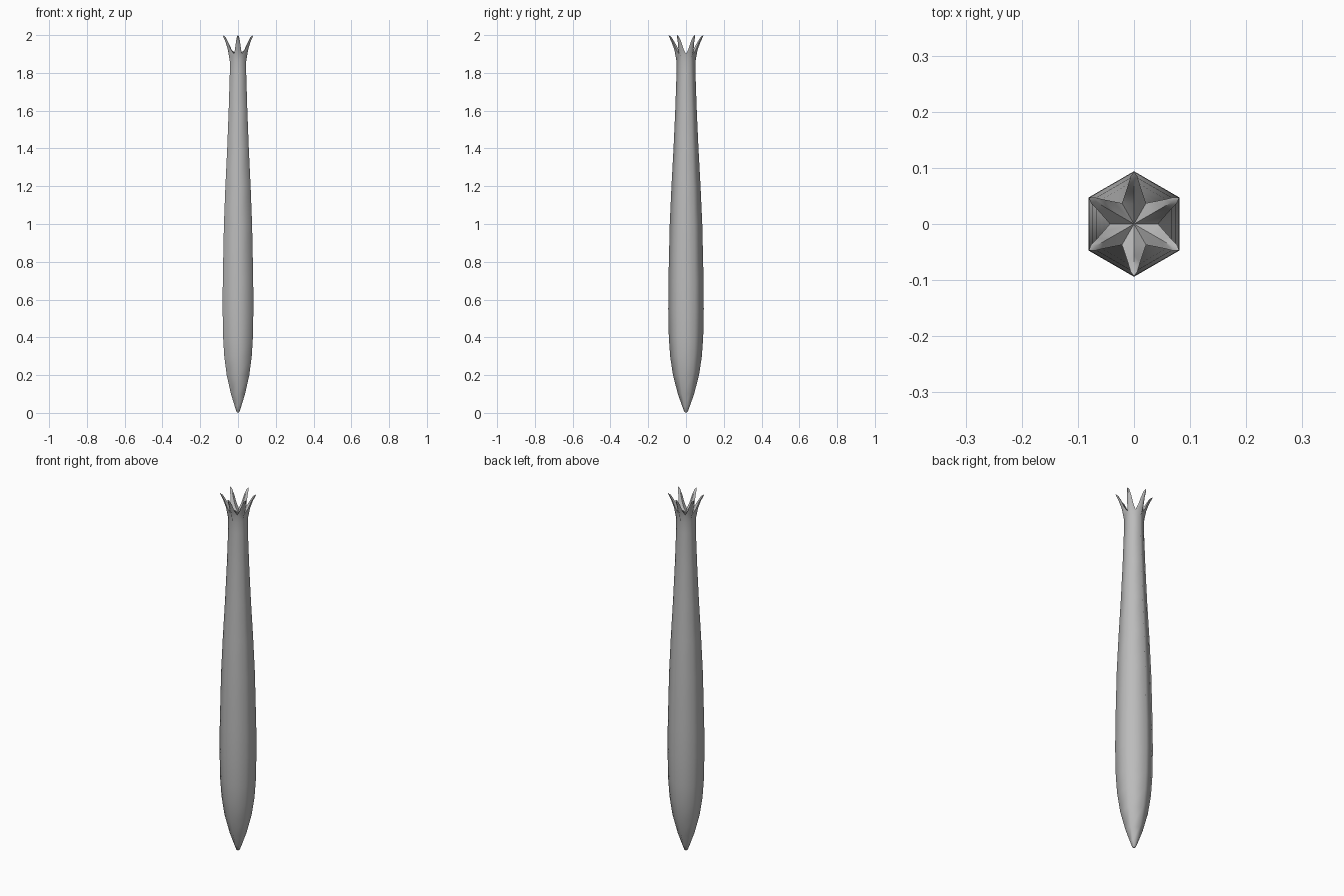
import bpy, bmesh, math
from mathutils import Vector

if "Cube" in bpy.data.objects:
    bpy.data.objects.remove(bpy.data.objects["Cube"])

grey = bpy.data.materials.new("plain grey")
grey.use_nodes = True
colour = (0.5, 0.5, 0.5, 1)
grey.diffuse_color = colour
grey.node_tree.nodes["Principled BSDF"].inputs["Base Color"].default_value = colour

SIDES = 6
STEP = math.tau / SIDES
START = math.pi / 2

# Corner radius and height of the hexagonal pod
PROFILE = [(0.009, 0.006), (0.02, 0.035), (0.043, 0.1), (0.069, 0.2),
           (0.084, 0.3), (0.091, 0.4), (0.094, 0.55), (0.093, 0.7),
           (0.086, 1.0), (0.077, 1.2), (0.066, 1.4), (0.057, 1.6),
           (0.05, 1.8), (0.05, 1.86)]

# Petal sections: outer radius, outer z, edge radius, half width, edge z, inner radius, inner z
PETAL = [(0.061, 1.92, 0.053, 0.016, 1.925, 0.036, 1.918),
         (0.075, 1.96, 0.068, 0.011, 1.963, 0.056, 1.955),
         (0.089, 1.99, 0.085, 0.006, 1.992, 0.077, 1.99)]


def at(angle, r, z, side=0.0):
    c, s = math.cos(angle), math.sin(angle)
    return Vector((r * c - side * s, r * s + side * c, z))


bm = bmesh.new()

# Pod body
rings = [[bm.verts.new(at(START + i * STEP, r, z)) for i in range(SIDES)]
         for r, z in PROFILE]
for low, high in zip(rings, rings[1:]):
    for i in range(SIDES):
        j = (i + 1) % SIDES
        bm.faces.new((low[i], low[j], high[j], high[i]))
root = bm.verts.new((0, 0, 0))
for i in range(SIDES):
    bm.faces.new((root, rings[0][(i + 1) % SIDES], rings[0][i]))

# Notches between petals, at the middle of each side
top = rings[-1]
notch = [bm.verts.new(at(START + (i + 0.5) * STEP, 0.043, 1.9)) for i in range(SIDES)]
for i in range(SIDES):
    bm.faces.new((top[i], top[(i + 1) % SIDES], notch[i]))

# Crown of flared petals
centre = bm.verts.new((0, 0, 1.893))
for i in range(SIDES):
    a = START + i * STEP
    section = [top[i], notch[i], centre, notch[i - 1]]
    for ro, zo, re, w, ze, ri, zi in PETAL:
        new = [bm.verts.new(p) for p in (at(a, ro, zo), at(a, re, ze, w),
                                         at(a, ri, zi), at(a, re, ze, -w))]
        for k in range(4):
            n = (k + 1) % 4
            bm.faces.new((section[k], section[n], new[n], new[k]))
        section = new
    tip = bm.verts.new(at(a, 0.093, 2.0))
    for k in range(4):
        bm.faces.new((section[k], section[(k + 1) % 4], tip))

bmesh.ops.recalc_face_normals(bm, faces=bm.faces)
mesh = bpy.data.meshes.new("crowned_pod")
bm.to_mesh(mesh)
bm.free()
mesh.materials.append(grey)
pod = bpy.data.objects.new("crowned_pod", mesh)
bpy.context.collection.objects.link(pod)

# Smooth shading that keeps the petal rims sharp
bpy.ops.object.select_all(action='DESELECT')
pod.select_set(True)
bpy.context.view_layer.objects.active = pod
bpy.ops.object.shade_smooth_by_angle(angle=math.radians(65))
